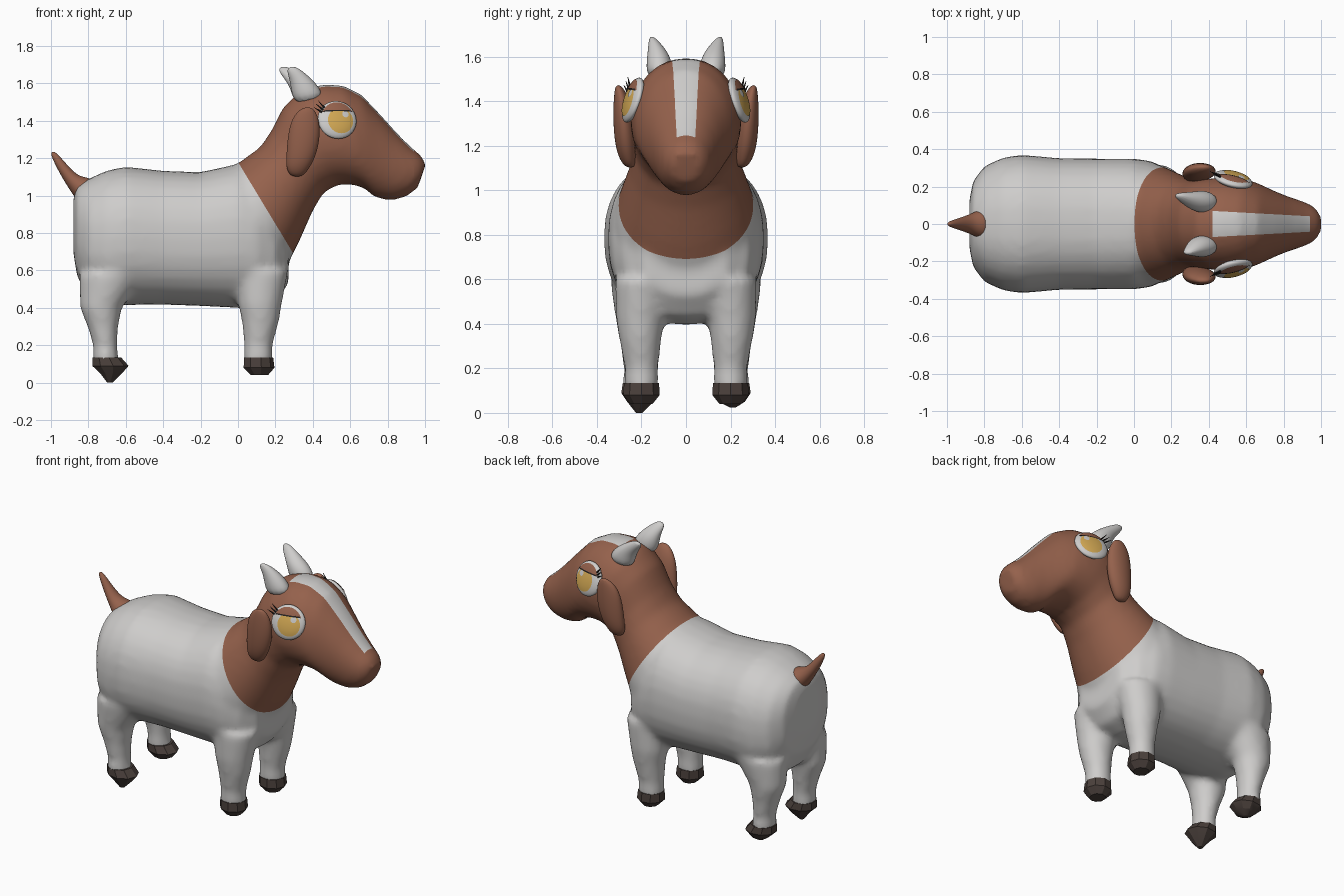
import bpy, bmesh, math
from mathutils import Vector, Matrix

cube = bpy.data.objects.get("Cube")
if cube:
    bpy.data.objects.remove(cube, do_unlink=True)


def material(name, rgb):
    m = bpy.data.materials.new(name)
    m.use_nodes = True
    m.diffuse_color = (*rgb, 1)
    m.node_tree.nodes["Principled BSDF"].inputs["Base Color"].default_value = (*rgb, 1)
    return m


WHITE = material("white_coat", (0.62, 0.61, 0.60))
BROWN = material("brown_coat", (0.30, 0.12, 0.072))
HOOF = material("hoof_dark", (0.07, 0.052, 0.045))
AMBER = material("amber_iris", (0.66, 0.40, 0.09))
DARK = material("lash_black", (0.02, 0.016, 0.015))


def finish(name, bm, *mats, angle=60, subdiv=0, fix=True):
    if fix:
        bmesh.ops.recalc_face_normals(bm, faces=bm.faces)
    me = bpy.data.meshes.new(name)
    bm.to_mesh(me)
    bm.free()
    for m in mats:
        me.materials.append(m)
    ob = bpy.data.objects.new(name, me)
    bpy.context.collection.objects.link(ob)
    if subdiv:
        mod = ob.modifiers.new("Subdivision", "SUBSURF")
        mod.levels = mod.render_levels = subdiv
    if angle:
        bpy.ops.object.select_all(action="DESELECT")
        ob.select_set(True)
        bpy.context.view_layer.objects.active = ob
        bpy.ops.object.shade_smooth_by_angle(angle=math.radians(angle))
    return ob


def loft(bm, rings, n=12, power=2.0, side=1):
    """Skin rings given as (x1, z1, x2, z2, half width, y)."""
    loops = []
    for x1, z1, x2, z2, w, y in rings:
        mid = Vector(((x1 + x2) / 2, side * y, (z1 + z2) / 2))
        half = Vector(((x2 - x1) / 2, 0, (z2 - z1) / 2))
        loop = []
        for i in range(n):
            t = math.tau * i / n
            c, s = math.cos(t), math.sin(t)
            c, s = (math.copysign(abs(k) ** (2 / power), k) for k in (c, s))
            loop.append(bm.verts.new(mid + half * c + Vector((0, w * s, 0))))
        loops.append(loop)
    for a, b in zip(loops, loops[1:]):
        for i in range(n):
            j = (i + 1) % n
            bm.faces.new((a[i], a[j], b[j], b[i]))
    bm.faces.new(loops[0])
    bm.faces.new(loops[-1][::-1])


def upright(rows):
    """Torso rows (x, mid z, half width, half height) to rings."""
    return [(x, z + h, x, z - h, w, 0) for x, z, w, h in rows]


def level(rows):
    """Limb rows (z, x min, x max, half width, y) to rings."""
    return [(a, z, b, z, w, y) for z, a, b, w, y in rows]


# Torso, neck and head, legs: lofted, fused and smoothed
bm = bmesh.new()
loft(bm, upright([
    (-0.88, 0.84, 0.13, 0.15), (-0.86, 0.81, 0.23, 0.24), (-0.80, 0.77, 0.31, 0.32),
    (-0.70, 0.77, 0.355, 0.365), (-0.60, 0.785, 0.37, 0.37), (-0.40, 0.775, 0.352, 0.358),
    (-0.20, 0.768, 0.35, 0.358), (0, 0.785, 0.35, 0.385), (0.10, 0.765, 0.335, 0.37),
    (0.20, 0.71, 0.28, 0.28), (0.27, 0.70, 0.18, 0.17)]), 32, 2.3)
loft(bm, [row + (0,) for row in [
    (-0.03, 1.15, 0.26, 0.62, 0.32), (0.05, 1.21, 0.33, 0.76, 0.285),
    (0.12, 1.26, 0.40, 0.92, 0.25), (0.18, 1.35, 0.46, 1.02, 0.23),
    (0.24, 1.47, 0.54, 1.06, 0.24), (0.33, 1.56, 0.60, 1.06, 0.25),
    (0.45, 1.595, 0.65, 1.05, 0.245), (0.56, 1.59, 0.69, 1.03, 0.232),
    (0.66, 1.54, 0.72, 1.00, 0.205), (0.76, 1.435, 0.75, 0.985, 0.175),
    (0.85, 1.335, 0.78, 0.98, 0.15), (0.92, 1.265, 0.83, 0.975, 0.13),
    (0.98, 1.215, 0.90, 0.995, 0.105), (1.005, 1.17, 0.96, 1.04, 0.07)]], 32, 2.1)
FRONT_LEG = [(0.10, 0.03, 0.185, 0.08, 0.2), (0.20, 0.032, 0.185, 0.076, 0.2),
             (0.33, 0.02, 0.22, 0.095, 0.205), (0.42, 0.0, 0.235, 0.11, 0.205),
             (0.60, -0.02, 0.27, 0.13, 0.19)]
REAR_LEG = [(0.10, -0.78, -0.635, 0.08, 0.205), (0.20, -0.775, -0.645, 0.076, 0.205),
            (0.30, -0.805, -0.64, 0.09, 0.205), (0.40, -0.845, -0.62, 0.108, 0.205),
            (0.58, -0.85, -0.50, 0.14, 0.20)]
for side in (1, -1):
    for leg in (FRONT_LEG, REAR_LEG):
        loft(bm, level(leg), 20, 2.0, side)
body = finish("body", bm, WHITE, BROWN, angle=0)
remesh = body.modifiers.new("Fuse", "REMESH")
remesh.mode = "VOXEL"
remesh.voxel_size = 0.02
soften = body.modifiers.new("Soften", "SMOOTH")
soften.factor, soften.iterations = 0.5, 8
fused = bpy.data.meshes.new_from_object(
    body.evaluated_get(bpy.context.evaluated_depsgraph_get()))
bpy.data.objects.remove(body, do_unlink=True)

# Cut the coat borders, then colour neck, head and blaze
bm = bmesh.new()
bm.from_mesh(fused)
bpy.data.meshes.remove(fused)
neck_point, neck_normal = Vector((0, 0, 1.18)), Vector((0.48, 0, 0.29))
cuts = [(neck_point, neck_normal), ((0.42, 0, 0), (1, 0, 0)), ((0.94, 0, 0), (1, 0, 0))]
cuts += [((0.42, s * 0.07, 0), (0.055, s, 0)) for s in (1, -1)]
for point, normal in cuts:
    bmesh.ops.bisect_plane(bm, geom=bm.verts[:] + bm.edges[:] + bm.faces[:],
                           dist=0.0005, plane_co=point, plane_no=normal)
bm.normal_update()
for f in bm.faces:
    c = f.calc_center_median()
    blaze = (0.42 < c.x < 0.94 and abs(c.y) < 0.07 - 0.055 * (c.x - 0.42)
             and c.z > 1.15 and f.normal.z > 0)
    f.material_index = int((c - neck_point).dot(neck_normal) > 0 and not blaze)
finish("body", bm, WHITE, BROWN, angle=80)

# Tail
bm = bmesh.new()
loft(bm, [(-0.76, 1.08, -0.82, 0.95, 0.085, 0), (-0.80, 1.10, -0.86, 0.97, 0.08, 0),
          (-0.85, 1.105, -0.895, 1.02, 0.055, 0), (-0.90, 1.15, -0.95, 1.11, 0.036, 0),
          (-0.955, 1.215, -0.99, 1.19, 0.02, 0), (-0.985, 1.24, -1.003, 1.23, 0.008, 0)])
finish("tail", bm, BROWN, subdiv=2)

for side, label in ((1, "left"), (-1, "right")):
    # Hooves
    bm = bmesh.new()
    loft(bm, level([(0.135, 0.028, 0.188, 0.08, 0.2), (0.08, 0.025, 0.195, 0.083, 0.2),
                    (0.04, 0.065, 0.16, 0.05, 0.2)]), 9, 2, side)
    finish(label + "_front_hoof", bm, HOOF, angle=25)
    tip = 0.0 if side < 0 else 0.025
    bm = bmesh.new()
    loft(bm, level([(0.135, -0.783, -0.625, 0.08, 0.205), (0.09, -0.785, -0.585, 0.087, 0.205),
                    (0.05, -0.74, -0.62, 0.06, 0.205),
                    (tip, -0.70, -0.67, 0.015, 0.21)]), 9, 2, side)
    finish(label + "_rear_hoof", bm, HOOF, angle=25)

    # Ear
    bm = bmesh.new()
    loft(bm, level([(1.475, 0.345, 0.40, 0.012, 0.305), (1.42, 0.285, 0.435, 0.036, 0.29),
                    (1.32, 0.262, 0.445, 0.05, 0.28), (1.21, 0.255, 0.42, 0.05, 0.272),
                    (1.14, 0.255, 0.38, 0.04, 0.262), (1.10, 0.285, 0.345, 0.02, 0.25)]),
         side=side)
    finish(label + "_ear", bm, BROWN, subdiv=2)

    # Horn, with the right tip set further forward
    d = 0.05 if side < 0 else 0
    bm = bmesh.new()
    loft(bm, [(0.30, 1.48, 0.47, 1.52, 0.062, 0.118), (0.28, 1.57, 0.43, 1.59, 0.06, 0.12),
              (0.25 + d / 2, 1.62, 0.35 + d / 2, 1.645, 0.042, 0.13),
              (0.205 + d, 1.68, 0.25 + d, 1.70, 0.012, 0.155)], side=side)
    finish(label + "_horn", bm, WHITE, subdiv=2)

    # Eye frame: u forward, v up, w outward
    w = Vector((0.25, side, 0.33)).normalized()
    v = (Vector((0, 0, 1)) - w * w.z).normalized()
    u = v.cross(w) * -side
    frame = Matrix((u, v, w)).transposed().to_4x4()
    frame.translation = (0.53, side * 0.238, 1.405)
    R, T = 0.106, 0.032
    bm = bmesh.new()
    bmesh.ops.create_uvsphere(bm, u_segments=32, v_segments=16, radius=1,
                              matrix=frame @ Matrix.Diagonal((R, R, T, 1)))
    finish(label + "_eyeball", bm, WHITE)

    def plate(name, mat, cu, cv, radius, lift, low=-1, high=1, n=32, steps=6):
        """Thin disc hugging the eyeball, trimmed between two heights."""
        bm = bmesh.new()

        def point(r, t):
            a = cu + r * math.cos(t)
            b = min(max(cv + r * math.sin(t), low), high)
            k = max(0, 1 - (a * a + b * b) / (R * R))
            return bm.verts.new(frame @ Vector((a, b, T * math.sqrt(k) + lift)))

        rows = [[point(radius * (k + 1) / steps, math.tau * i / n) for i in range(n)]
                for k in range(steps)]
        hub = point(0, 0)
        for i in range(n):
            j = (i + 1) % n
            faces = [(hub, rows[0][i], rows[0][j])]
            faces += [(a[i], b[i], b[j], a[j]) for a, b in zip(rows, rows[1:])]
            for f in faces:
                bm.faces.new(f if side < 0 else f[::-1])
        bmesh.ops.dissolve_degenerate(bm, dist=0.0001, edges=bm.edges[:])
        finish(label + name, bm, mat, fix=False)

    plate("_iris", AMBER, 0.012, -0.012, 0.07, 0.002, high=0.045)
    plate("_eyelid", BROWN, 0, 0.005, 0.088, 0.003, low=0.042)
    plate("_lash_line", DARK, 0, 0.005, 0.088, 0.005, low=0.038, high=0.046)
    plate("_eye_glint", WHITE, 0.04, 0.022, 0.018, 0.004)

    # Eyelashes
    bm = bmesh.new()
    for k in range(3):
        start = frame @ Vector((-0.07 - 0.008 * k, 0.062 - 0.012 * k, 0.018))
        end = frame @ Vector((-0.105 - 0.012 * k, 0.10 - 0.02 * k, 0.03))
        way = end - start
        place = Matrix.Translation((start + end) / 2) @ way.to_track_quat("Z", "Y").to_matrix().to_4x4()
        bmesh.ops.create_cone(bm, cap_ends=True, segments=5, radius1=0.006, radius2=0.001,
                              depth=way.length, matrix=place)
    finish(label + "_eyelashes", bm, DARK)
